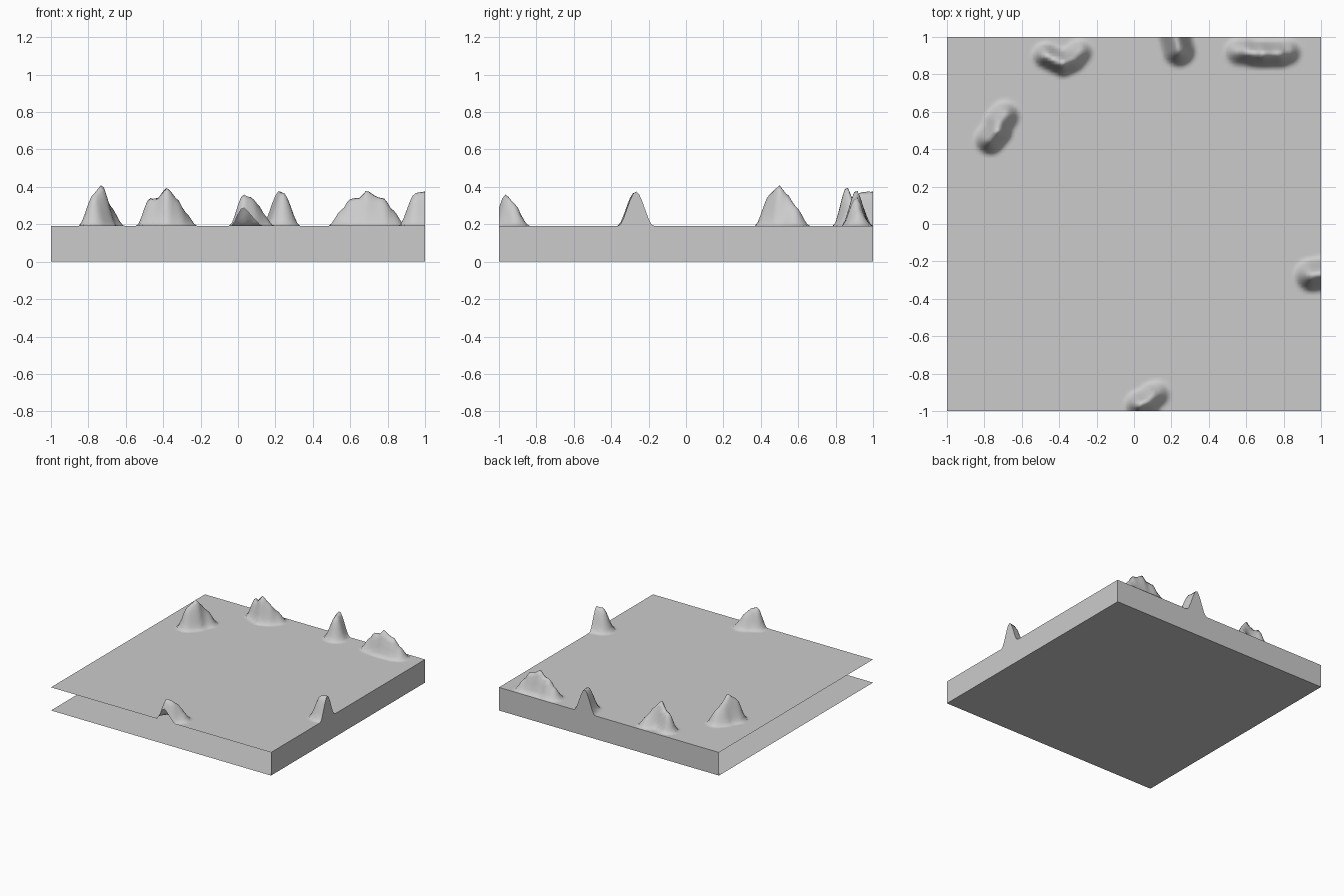
import bpy, bmesh
from mathutils import Vector

cube = bpy.data.objects.get("Cube")
if cube:
    bpy.data.objects.remove(cube, do_unlink=True)

TOP = 0.19      # level of the plain
STEPS = 120     # terrain cells along each side

stone = bpy.data.materials.new("grey stone")
stone.use_nodes = True
stone.diffuse_color = (0.6, 0.6, 0.6, 1)
stone.node_tree.nodes["Principled BSDF"].inputs["Base Color"].default_value = (0.6, 0.6, 0.6, 1)

# Each hill: foot radius, then ridge points (x, y, summit height)
HILLS = [
    (0.085, [(-.77, .45, .36), (-.73, .50, .41), (-.72, .54, .36), (-.69, .58, .30)]),
    (0.075, [(-.47, .90, .34), (-.43, .88, .34), (-.38, .86, .40), (-.33, .88, .34), (-.29, .92, .27)]),
    (0.095, [(.24, .93, .37), (.21, 1.05, .385)]),
    (0.08, [(.56, .92, .28), (.60, .92, .335), (.65, .91, .345), (.69, .91, .385),
            (.74, .91, .35), (.78, .91, .34), (.82, .92, .28)]),
    (0.095, [(.95, -.275, .37), (1.05, -.26, .38)]),
    (0.078, [(.03, -.965, .36), (.07, -.95, .345), (.10, -.92, .31), (.12, -.91, .27)]),
]


def ridge_height(p, a, b, radius):
    """Rise at p above the plain, for one stretch of ridge."""
    a2, b2 = Vector(a[:2]), Vector(b[:2])
    along = b2 - a2
    t = max(0, min(1, (p - a2).dot(along) / along.length_squared))
    d = min(1, (p - a2 - along * t).length / radius)
    summit = a[2] + (b[2] - a[2]) * t - TOP
    return summit * (1 - d * d * (3 - 2 * d))


def height(x, y):
    p = Vector((x, y))
    return TOP + max(ridge_height(p, a, b, r)
                     for r, ridge in HILLS
                     for a, b in zip(ridge, ridge[1:]))


def make_object(name, bm, smooth=False):
    mesh = bpy.data.meshes.new(name)
    for f in bm.faces:
        f.smooth = smooth
    bm.to_mesh(mesh)
    bm.free()
    mesh.materials.append(stone)
    obj = bpy.data.objects.new(name, mesh)
    bpy.context.collection.objects.link(obj)
    return obj


# Plain with hills
bm = bmesh.new()
bmesh.ops.create_grid(bm, x_segments=STEPS, y_segments=STEPS, size=1)
for v in bm.verts:
    v.co.z = height(v.co.x, v.co.y)
make_object("terrain", bm, smooth=True)

# Flat underside, facing down
bm = bmesh.new()
bmesh.ops.create_grid(bm, x_segments=1, y_segments=1, size=1)
bmesh.ops.reverse_faces(bm, faces=bm.faces[:])
make_object("underside", bm)


# Walls follow the cut hills; the front and left sides stay open
def make_wall(name, start, end):
    bm = bmesh.new()
    columns = []
    for i in range(STEPS + 1):
        p = Vector(start).lerp(Vector(end), i / STEPS)
        columns.append([bm.verts.new((p.x, p.y, z)) for z in (0, height(p.x, p.y))])
    for (low_a, top_a), (low_b, top_b) in zip(columns, columns[1:]):
        bm.faces.new((low_a, low_b, top_b, top_a))
    make_object(name, bm)


make_wall("east_wall", (1, -1), (1, 1))
make_wall("back_wall", (1, 1), (-1, 1))
